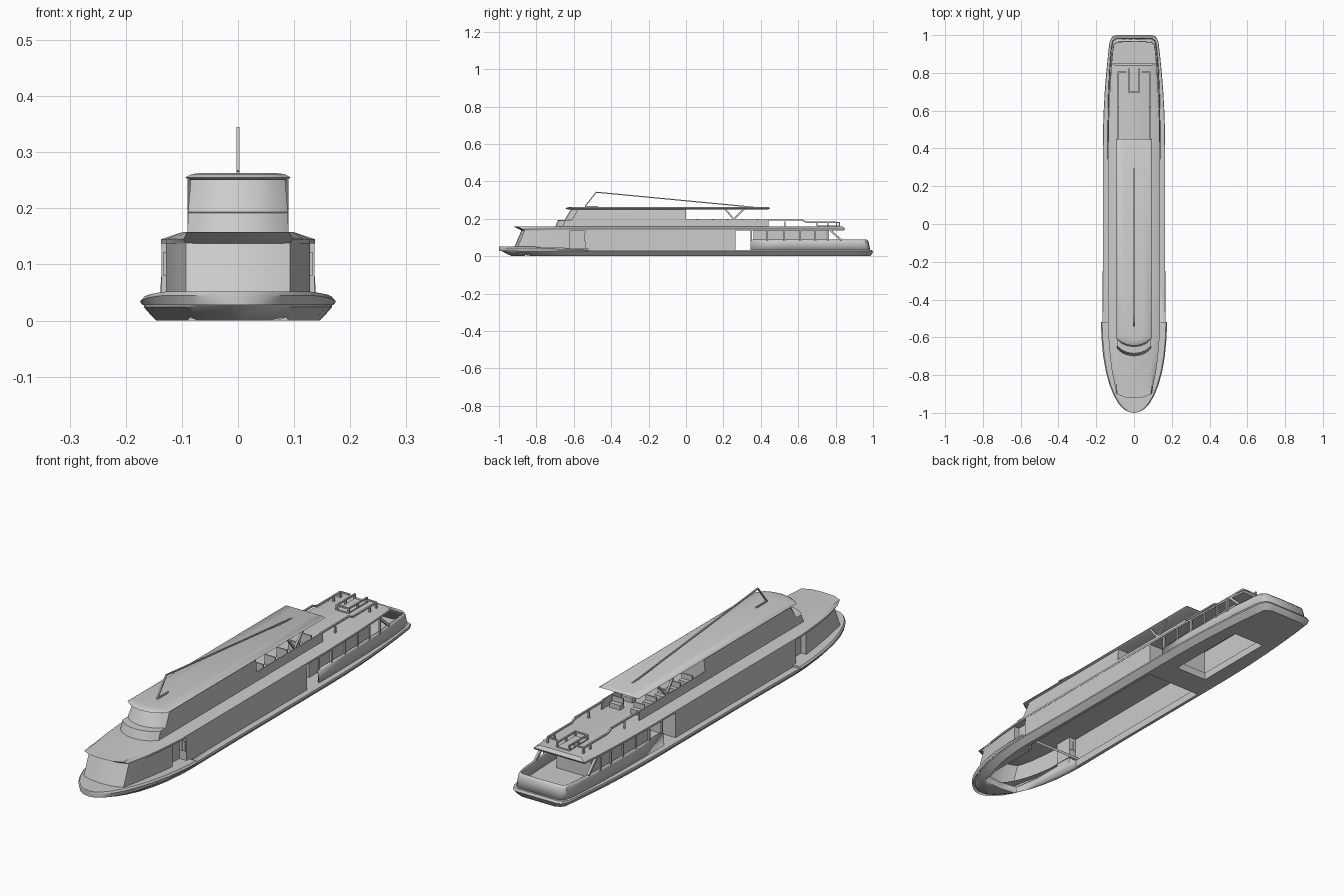
import bpy, bmesh
from mathutils import Vector

if "Cube" in bpy.data.objects:
    bpy.data.objects.remove(bpy.data.objects["Cube"])

GREY = (0.6, 0.6, 0.6, 1)
paint = bpy.data.materials.new("light_grey_paint")
paint.use_nodes = True
paint.diffuse_color = GREY
paint.node_tree.nodes["Principled BSDF"].inputs["Base Color"].default_value = GREY


def finish(name, bm, smooth=True):
    bmesh.ops.recalc_face_normals(bm, faces=bm.faces)
    mesh = bpy.data.meshes.new(name)
    bm.to_mesh(mesh)
    bm.free()
    obj = bpy.data.objects.new(name, mesh)
    bpy.context.collection.objects.link(obj)
    mesh.materials.append(paint)
    if smooth:
        bpy.ops.object.select_all(action='DESELECT')
        obj.select_set(True)
        bpy.context.view_layer.objects.active = obj
        bpy.ops.object.shade_smooth_by_angle()
    return obj


def ring(half, z):
    """Mirror a half outline (front to back) into a closed ring at height z."""
    full = half + [(-x, y) for x, y in reversed(half) if x > 0]
    return [(x, y, z) for x, y in full]


def loft(name, rings, bottom=True, top=True):
    bm = bmesh.new()
    loops = [[bm.verts.new(p) for p in r] for r in rings]
    n = len(loops[0])
    for a, b in zip(loops, loops[1:]):
        for i in range(n):
            j = (i + 1) % n
            bm.faces.new((a[i], a[j], b[j], b[i]))
    if bottom:
        bm.faces.new(loops[0])
    if top:
        bm.faces.new(loops[-1])
    return finish(name, bm)


def box(name, x, y, z):
    bm = bmesh.new()
    bmesh.ops.create_cube(bm, size=1)
    for v in bm.verts:
        v.co = [lo + (c + 0.5) * (hi - lo) for c, (lo, hi) in zip(v.co, (x, y, z))]
    return finish(name, bm, False)


def rod(name, points, radius):
    """Square bars through a list of points."""
    bm = bmesh.new()
    for a, b in zip(points, points[1:]):
        a, b = Vector(a), Vector(b)
        turn = (b - a).to_track_quat('Z', 'Y').to_matrix().to_4x4()
        turn.translation = (a + b) / 2
        made = bmesh.ops.create_cube(bm, size=1)["verts"]
        bmesh.ops.scale(bm, vec=(2 * radius, 2 * radius, (b - a).length), verts=made)
        bmesh.ops.transform(bm, matrix=turn, verts=made)
    return finish(name, bm, False)


def both(make, name, *args):
    for side, s in (("left", 1), ("right", -1)):
        make(side + "_" + name, s, *args)


def hull_width(y):
    if y < -0.5:
        return 0.17 * max(0, 1 - ((-0.5 - y) / 0.5) ** 2.2) ** 0.5
    return 0.167 - (0.04 * ((y - 0.4) / 0.6) ** 2 if y > 0.4 else 0)


BOW = [-1, -0.995, -0.98, -0.95, -0.91, -0.85, -0.78, -0.7, -0.6, -0.52]
AFT = [-0.2, 0.2, 0.4, 0.5, 0.6, 0.7, 0.8, 0.9, 0.965]


def hull_ring(z, inset, bow_shift, stern):
    half = [(max(0, hull_width(y) - inset * (y > -1)),
             y + bow_shift * max(0, (-0.5 - y) / 0.5)) for y in BOW + AFT]
    half[0] = (0, half[0][1])
    half[1] = (max(half[1][0], 0.006), half[1][1])
    half += [(0.118 - inset, stern - 0.008), (0.1 - inset, stern), (0, stern)]
    return ring(half, z)


# Hull, hollowed from below
hull = loft("hull", [hull_ring(0, 0.024, 0.07, 0.985), hull_ring(0.008, 0.016, 0.05, 0.992),
                     hull_ring(0.024, 0.002, 0.02, 1), hull_ring(0.032, 0.004, 0.01, 0.994)])


def cabin_half(front, width, back):
    """Main cabin plan with a door recess on each side."""
    return [(0, front), (0.05, front + 0.004), (0.093, front + 0.018), (0.11, -0.8),
            (0.122, -0.7), (0.128, -0.62), (0.104, -0.62), (0.104, -0.54),
            (width, -0.54), (width, back), (0, back)]


hole_half = [(0, -0.87), (0.085, -0.86), (0.102, -0.75), (0.102, -0.54),
             (0.13, -0.53), (0.13, 0.255), (0, 0.255)]
cutters = [loft("hold_cutter", [ring(hole_half, -0.1), ring(hole_half, 0.1)]),
           box("saloon_cutter", (-0.075, 0.075), (0.37, 0.74), (-0.1, 0.1))]
bpy.context.view_layer.objects.active = hull
for cutter in cutters:
    mod = hull.modifiers.new("hollow", 'BOOLEAN')
    mod.operation, mod.object, mod.solver = 'DIFFERENCE', cutter, 'EXACT'
    bpy.ops.object.modifier_apply(modifier=mod.name)
    bpy.data.objects.remove(cutter)


# Raised foredeck with a flared rim, sloping down aft, open around the hold
def fore_ring(z, grow, inner=False):
    if inner:
        half = [(max(0, hull_width(y) * 0.62), y * 0.62 + -0.29) for y in BOW]
        half[-1] = (0.1, -0.52)
    else:
        half = [(hull_width(y) + grow * min(1, hull_width(y) * 20), y) for y in BOW]
    pts = half + [(-x, y) for x, y in reversed(half) if x > 0]
    return [(x, y, z - max(0, y + 0.85) * 0.035 * (z > 0.035)) for x, y in pts]


loft("foredeck", [fore_ring(0.028, 0), fore_ring(0.045, 0.005),
                  fore_ring(0.052, -0.001), fore_ring(0.051, 0, True)], False, False)

# Main cabin, open underneath
loft("main_cabin", [ring(cabin_half(-0.925, 0.137, 0.265), 0.031),
                    ring(cabin_half(-0.88, 0.136, 0.265), 0.138)], False)


def door_window(name, s):
    for x in (0.108, 0.123):
        box(name, sorted((s * x, s * (x + 0.011))), (-0.545, -0.538), (0.08, 0.122))


both(door_window, "recess_window")


# Upper deck slab with a forward visor and sloped shoulders
def deck_half(front, nose, width, back):
    edge = [(-0.78, 0.117), (-0.7, 0.127), (-0.58, 0.137), (0.4, 0.137),
            (0.6, 0.133), (0.75, 0.126)]
    return ([(0, front), (0.05, front + 0.003), (nose, front + 0.02)]
            + [(min(w, width), y) for y, w in edge]
            + [(min(width, 0.118), back), (0, back)])


loft("upper_deck", [ring(deck_half(-0.88, 0.093, 0.137, 0.845), 0.137),
                    ring(deck_half(-0.895, 0.097, 0.138, 0.85), 0.145),
                    ring(deck_half(-0.92, 0.09, 0.098, 0.84), 0.158)])


# Upper cabin in two stepped tiers
def tier(front, width, back):
    return [(0, front), (0.035, front + 0.005), (0.065, front + 0.018),
            (width, front + 0.04), (width, back), (0, back)]


loft("upper_cabin", [ring(tier(-0.7, 0.09, 0), 0.155), ring(tier(-0.685, 0.089, 0), 0.192),
                     ring(tier(-0.65, 0.089, 0), 0.193), ring(tier(-0.615, 0.084, 0), 0.252)])

# Roof canopy over the cabin and open seating deck
loft("canopy", [ring(tier(-0.63, 0.085, 0.44), 0.25), ring(tier(-0.645, 0.094, 0.45), 0.255),
                ring(tier(-0.635, 0.082, 0.445), 0.261), ring(tier(-0.61, 0.05, 0.44), 0.263)])


# Seating deck sides, canopy struts and benches
def seating_side(name, s):
    box(name + "_panel", sorted((s * 0.086, s * 0.09)), (0, 0.44), (0.15, 0.197))
    rod(name + "_strut", [(s * 0.086, 0.21, 0.252), (s * 0.086, 0.255, 0.197),
                          (s * 0.086, 0.31, 0.252)], 0.004)
    for i in range(5):
        y = 0.06 + i * 0.08
        box(name + "_bench", sorted((s * 0.025, s * 0.075)), (y, y + 0.025), (0.155, 0.178))
        box(name + "_bench_back", sorted((s * 0.025, s * 0.075)), (y, y + 0.006), (0.178, 0.2))


both(seating_side, "seating")


# Aft deck rails
def aft_rail(name, s):
    x = s * 0.084
    rod(name, [(x, 0.43, 0.193), (x, 0.62, 0.193), (x, 0.645, 0.181),
               (x, 0.805, 0.181), (x, 0.805, 0.15)], 0.0035)
    for y in (0.53, 0.76):
        rod(name + "_post", [(x, y, 0.15), (x, y, 0.185)], 0.003)


both(aft_rail, "aft_rail")
rod("aft_cross_rail", [(-0.084, 0.805, 0.181), (-0.04, 0.805, 0.181)], 0.003)
rod("aft_cross_rail_left", [(0.084, 0.805, 0.181), (0.04, 0.805, 0.181)], 0.003)

# Stair hatch with its frame
box("stair_hatch", (-0.028, 0.028), (0.7, 0.82), (0.15, 0.163))
rod("hatch_rail", [(-0.028, 0.82, 0.18), (-0.028, 0.7, 0.18), (0.028, 0.7, 0.18),
                   (0.028, 0.82, 0.18)], 0.003)
for hx in (-0.028, 0.028):
    for hy in (0.7, 0.76, 0.82):
        rod("hatch_post", [(hx, hy, 0.16), (hx, hy, 0.183)], 0.003)

# Aft saloon, open underneath
saloon = [(0, 0.36), (0.08, 0.36), (0.08, 0.75), (0, 0.75)]
loft("aft_saloon", [ring(saloon, 0.031), ring(saloon, 0.138)], False, False)

# Stern bulwark wrapped around the aft deck
path = [(0.137, 0.345), (0.137, 0.5), (0.135, 0.65), (0.13, 0.8), (0.12, 0.93),
        (0.112, 0.97), (0.095, 0.984), (0, 0.986)]
path += [(-x, y) for x, y in reversed(path[:-1])]
bm = bmesh.new()
rows = [[bm.verts.new((x * k, y - drop * (y > 0.9), z)) for x, y in path]
        for z, k, drop in ((0.03, 1.02, 0), (0.078, 1, 0.01), (0.088, 0.97, 0.018))]
for low, high in zip(rows, rows[1:]):
    for i in range(len(path) - 1):
        bm.faces.new((low[i], low[i + 1], high[i + 1], high[i]))
bulwark = finish("stern_bulwark", bm)
bulwark.modifiers.new("thickness", 'SOLIDIFY').thickness = 0.006


# Window posts, corner panel and raked aft pillar
def aft_posts(name, s):
    for y in (0.35, 0.435, 0.525, 0.61, 0.69, 0.76):
        rod(name, [(s * 0.131, y, 0.08), (s * 0.131, y, 0.14)], 0.004)
    rod(name + "_raked", [(s * 0.121, 0.77, 0.14), (s * 0.123, 0.83, 0.085)], 0.005)


both(aft_posts, "window_post")

# Raked mast boom and its footing along the roof
rod("mast_boom", [(0, 0.36, 0.262), (0, -0.48, 0.342)], 0.0028)
rod("mast_footing", [(0, -0.48, 0.342), (0, -0.54, 0.266), (0, -0.47, 0.266)], 0.0028)
